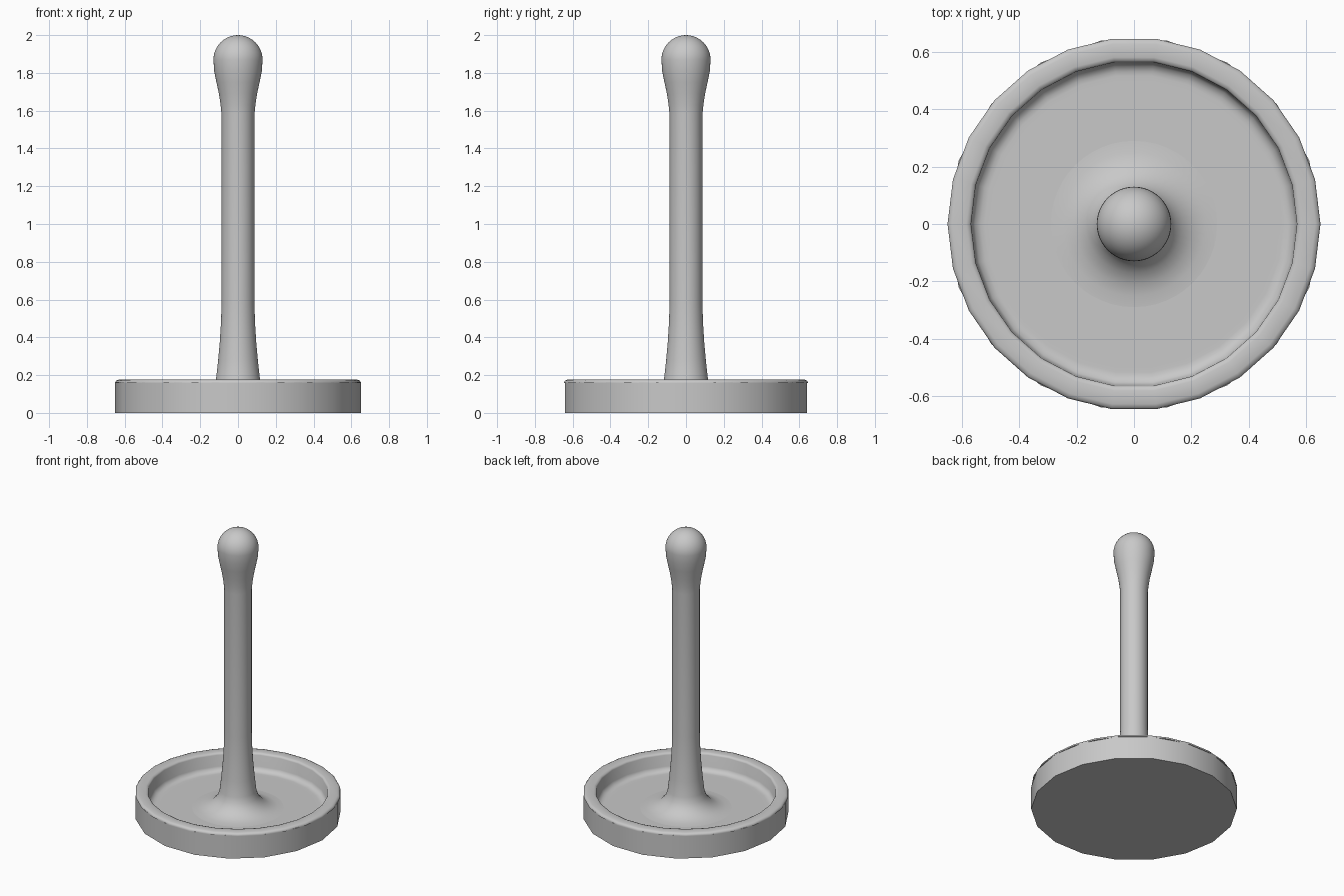
import bpy, bmesh, math

cube = bpy.data.objects.get("Cube")
if cube:
    bpy.data.objects.remove(cube, do_unlink=True)

GREY = (0.58, 0.58, 0.58, 1)
grey = bpy.data.materials.new("plain grey")
grey.use_nodes = True
grey.diffuse_color = GREY
grey.node_tree.nodes["Principled BSDF"].inputs["Base Color"].default_value = GREY


def lathe(name, profile, sides, sharp_angle):
    """Spin (radius, height) points around z; zero radius makes a pole."""
    bm = bmesh.new()
    rings = []
    for r, z in profile:
        if r == 0:
            rings.append([bm.verts.new((0, 0, z))] * sides)
        else:
            turn = [math.tau * i / sides for i in range(sides)]
            rings.append([bm.verts.new((r * math.cos(a), r * math.sin(a), z)) for a in turn])
    for low, high in zip(rings, rings[1:]):
        for i in range(sides):
            j = (i + 1) % sides
            corners = list(dict.fromkeys((low[i], low[j], high[j], high[i])))
            bm.faces.new(corners)
    mesh = bpy.data.meshes.new(name)
    bm.to_mesh(mesh)
    bm.free()
    mesh.materials.append(grey)
    obj = bpy.data.objects.new(name, mesh)
    bpy.context.collection.objects.link(obj)
    bpy.ops.object.select_all(action="DESELECT")
    obj.select_set(True)
    bpy.context.view_layer.objects.active = obj
    bpy.ops.object.shade_smooth_by_angle(angle=math.radians(sharp_angle))
    return obj


FLOOR = 0.055

# Faceted outer wall and underside
lathe("base_wall", [(0, 0), (0.65, 0), (0.65, 0.16), (0.6, 0.16)], 18, 30)

# Rounded rim, inner wall and recessed floor
lathe("rim_and_floor", [(0.6, 0.157), (0.65, 0.157), (0.65, 0.163), (0.645, 0.171),
                        (0.632, 0.176), (0.585, 0.176), (0.573, 0.172), (0.568, 0.163),
                        (0.566, FLOOR + 0.03), (0.555, FLOOR + 0.01), (0.535, FLOOR + 0.001),
                        (0.52, FLOOR), (0.5, FLOOR), (0, FLOOR)], 26, 50)

# Upright with a flared foot, straight shaft and rounded knob
foot = [(0.29, FLOOR), (0.25, FLOOR + 0.003), (0.21, FLOOR + 0.013), (0.17, FLOOR + 0.034),
        (0.145, FLOOR + 0.06), (0.128, 0.14), (0.116, 0.18), (0.105, 0.28),
        (0.096, 0.38), (0.09, 0.48), (0.087, 0.58)]
neck = [(0.087, 1.58), (0.092, 1.63), (0.101, 1.69), (0.114, 1.75), (0.126, 1.81)]
R = 0.13
steps = 10
knob = [(R * math.cos(math.pi / 2 * i / steps), 2 - R + R * math.sin(math.pi / 2 * i / steps))
        for i in range(steps)]
lathe("upright_post", foot + neck + knob + [(0, 2)], 48, 50)
